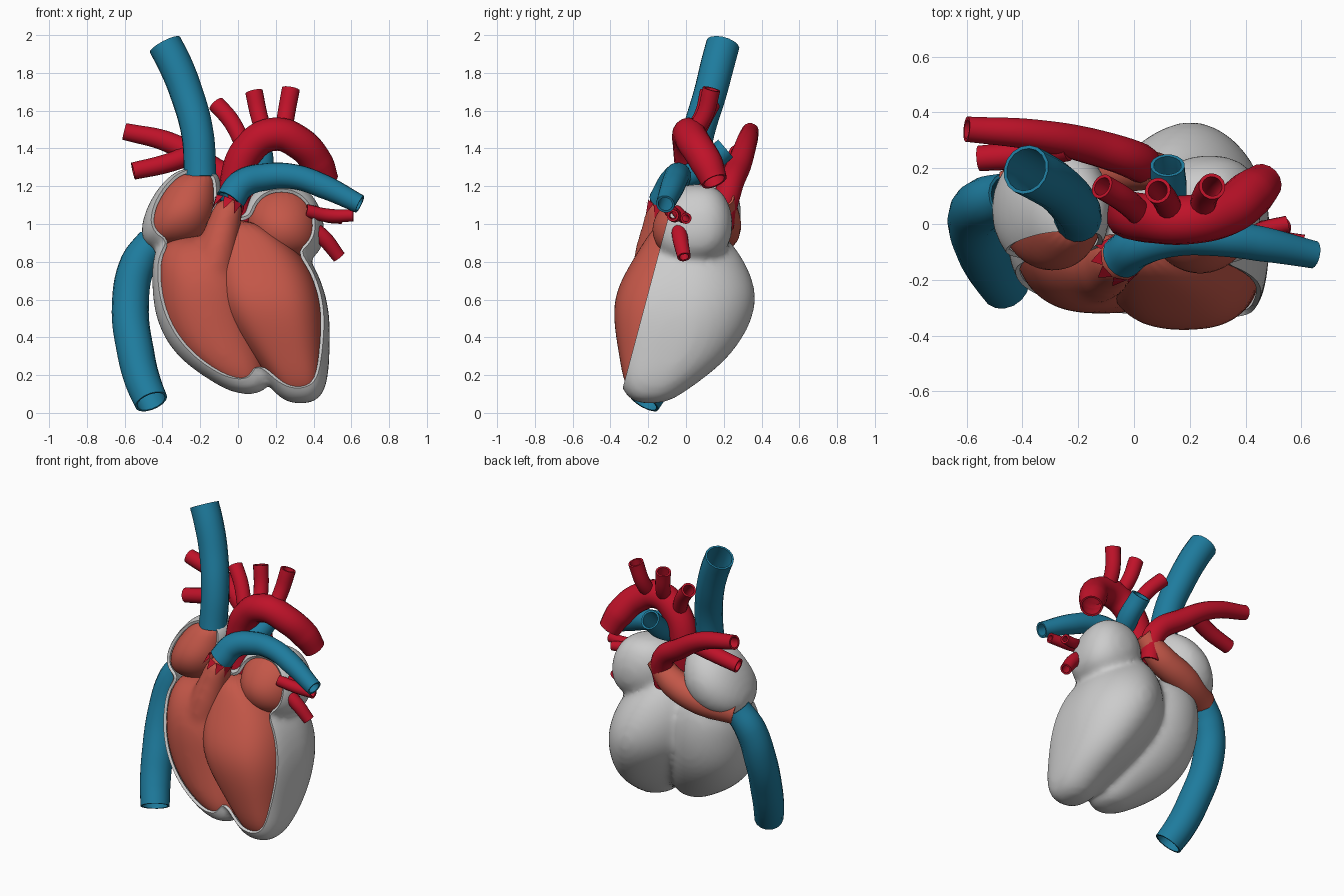
import bpy, bmesh, math
from mathutils import Vector

if "Cube" in bpy.data.objects:
    bpy.data.objects.remove(bpy.data.objects["Cube"])


def material(name, rgb):
    m = bpy.data.materials.new(name)
    m.diffuse_color = (*rgb, 1)
    m.use_nodes = True
    m.node_tree.nodes["Principled BSDF"].inputs["Base Color"].default_value = m.diffuse_color
    return m


MUSCLE = material("muscle", (0.55, 0.095, 0.065))
RED = material("artery_red", (0.52, 0.006, 0.022))
BLUE = material("vein_blue", (0.013, 0.2, 0.34))


def activate(ob):
    bpy.ops.object.select_all(action='DESELECT')
    ob.select_set(True)
    bpy.context.view_layer.objects.active = ob


def add_mesh(name, bm):
    me = bpy.data.meshes.new(name)
    bm.to_mesh(me)
    bm.free()
    ob = bpy.data.objects.new(name, me)
    bpy.context.collection.objects.link(ob)
    return ob


def lobe(name, rings, front=2.0, rear=2.0, skew=0.0, n=24):
    """Chamber lofted through rings of (z, cx, cy, rx, ry); the rear half is skewed sideways."""
    bm = bmesh.new()
    loops = []
    for z, cx, cy, rx, ry in rings:
        loop = []
        for i in range(n):
            a = 2 * math.pi * i / n
            c, s = math.cos(a), math.sin(a)
            p = front if s < 0 else rear
            x = rx * math.copysign(abs(c) ** (2 / p), c)
            y = ry * math.copysign(abs(s) ** (2 / p), s)
            loop.append(bm.verts.new((cx + x + skew * max(0, y), cy + y, z)))
        loops.append(loop)
    for lo, hi in zip(loops, loops[1:]):
        for i in range(n):
            j = (i + 1) % n
            bm.faces.new((lo[i], lo[j], hi[j], hi[i]))
    bm.faces.new(loops[0][::-1])
    bm.faces.new(loops[-1])
    ob = add_mesh(name, bm)
    ob.modifiers.new("round", 'SUBSURF').levels = 2
    activate(ob)
    bpy.ops.object.convert(target='MESH')
    bpy.ops.object.shade_smooth()
    ob.data.materials.append(MUSCLE)
    return ob


def fuse(name, parts, inflate, smooth):
    """Inflate copies of the parts and melt them into one smooth body."""
    bm = bmesh.new()
    for part in parts:
        me = part.data.copy()
        for v, src in zip(me.vertices, part.data.vertices):
            v.co = src.co + Vector(src.normal) * inflate
        bm.from_mesh(me)
        bpy.data.meshes.remove(me)
    ob = add_mesh(name, bm)
    rem = ob.modifiers.new("fuse", 'REMESH')
    rem.mode = 'VOXEL'
    rem.voxel_size = 0.02
    sm = ob.modifiers.new("soften", 'SMOOTH')
    sm.factor = 0.5
    sm.iterations = smooth
    activate(ob)
    bpy.ops.object.convert(target='MESH')
    bpy.ops.object.shade_smooth()
    ob.data.materials.clear()
    return ob


def tube(name, pts, mat, wall=0.012):
    """Open hollow vessel through points of (x, y, z, radius)."""
    cu = bpy.data.curves.new(name, 'CURVE')
    cu.dimensions = '3D'
    cu.bevel_depth = 1.0
    cu.bevel_resolution = 6
    cu.resolution_u = 8
    sp = cu.splines.new('BEZIER')
    sp.bezier_points.add(len(pts) - 1)
    for bp, (x, y, z, r) in zip(sp.bezier_points, pts):
        bp.co = (x, y, z)
        bp.radius = r
        bp.handle_left_type = bp.handle_right_type = 'AUTO'
    ob = bpy.data.objects.new(name, cu)
    bpy.context.collection.objects.link(ob)
    activate(ob)
    bpy.ops.object.convert(target='MESH')
    ob = bpy.context.view_layer.objects.active
    sol = ob.modifiers.new("wall", 'SOLIDIFY')
    sol.thickness = wall
    sol.offset = -1
    bpy.ops.object.convert(target='MESH')
    bpy.ops.object.shade_smooth_by_angle(angle=math.radians(40))
    ob.data.materials.clear()
    ob.data.materials.append(mat)


# Chambers
left_v = lobe("left_ventricle", [
    (0.07, 0.33, -0.19, 0.07, 0.08), (0.15, 0.32, -0.16, 0.13, 0.17),
    (0.30, 0.26, -0.07, 0.20, 0.285), (0.50, 0.185, -0.025, 0.28, 0.365),
    (0.65, 0.15, -0.01, 0.285, 0.365), (0.80, 0.115, 0.0, 0.255, 0.29),
    (0.93, 0.07, -0.01, 0.17, 0.20), (1.02, 0.01, -0.04, 0.07, 0.10)], 2.7, 1.8, 0.12)
right_v = lobe("right_ventricle_body", [
    (0.12, 0.06, -0.19, 0.07, 0.08), (0.20, 0.0, -0.165, 0.15, 0.15),
    (0.32, -0.09, -0.11, 0.23, 0.21), (0.50, -0.16, -0.06, 0.26, 0.26),
    (0.70, -0.18, -0.045, 0.255, 0.27), (0.85, -0.21, -0.02, 0.22, 0.22),
    (0.94, -0.21, 0.0, 0.14, 0.13)], 2.2, 2.1)
right_a = lobe("right_atrium", [
    (0.88, -0.34, 0.06, 0.12, 0.10), (0.95, -0.32, 0.05, 0.18, 0.20),
    (1.08, -0.285, 0.05, 0.18, 0.235), (1.20, -0.25, 0.06, 0.14, 0.17),
    (1.28, -0.21, 0.04, 0.085, 0.09)], 2.1, 2.1)
left_a = lobe("left_atrium", [
    (0.82, 0.25, 0.02, 0.12, 0.11), (0.89, 0.245, 0.02, 0.185, 0.19),
    (1.00, 0.235, 0.02, 0.195, 0.21), (1.10, 0.23, 0.04, 0.175, 0.17),
    (1.19, 0.23, 0.06, 0.10, 0.09)], 2.0, 2.3, 0.18)

# Outer shell: inflated chambers fused together, cut open at the front
shell = fuse("outer_shell", [left_v, right_v, right_a, left_a], 0.025, 9)
bm = bmesh.new()
bm.from_mesh(shell.data)
bmesh.ops.bisect_plane(bm, geom=bm.verts[:] + bm.edges[:] + bm.faces[:],
                       plane_co=(0, -0.33, 0.15), plane_no=(0, -0.75, 0.20),
                       clear_outer=True)
bm.to_mesh(shell.data)
bm.free()
sol = shell.modifiers.new("wall", 'SOLIDIFY')
sol.thickness = 0.018
sol.offset = -1
bpy.ops.object.convert(target='MESH')
bpy.ops.object.shade_smooth_by_angle(angle=math.radians(40))

# Right ventricle blended into its outflow neck
neck = lobe("outflow_neck", [
    (0.62, -0.14, -0.13, 0.10, 0.14), (0.76, -0.13, -0.14, 0.12, 0.15),
    (0.90, -0.105, -0.14, 0.105, 0.12), (1.02, -0.07, -0.13, 0.085, 0.09),
    (1.14, -0.04, -0.12, 0.075, 0.075)])
fuse("right_ventricle", [right_v, neck], 0.004, 14).data.materials.append(MUSCLE)
for ob in (right_v, neck):
    bpy.data.objects.remove(ob)

# Bare wall between the atria at the back
tube("rear_atrial_wall", [(0.09, 0.19, 1.14, 0.065), (-0.05, 0.20, 1.02, 0.09),
                          (-0.24, 0.185, 0.95, 0.095), (-0.45, 0.11, 0.90, 0.085)], MUSCLE)

# Great veins
tube("upper_vena_cava", [(-0.387, 0.195, 1.95, 0.09), (-0.335, 0.168, 1.85, 0.09),
                         (-0.275, 0.13, 1.70, 0.088), (-0.215, 0.065, 1.48, 0.086),
                         (-0.20, 0.02, 1.24, 0.086)], BLUE)
tube("lower_vena_cava", [(-0.45, 0.10, 0.91, 0.085), (-0.53, 0.075, 0.79, 0.095),
                         (-0.57, 0.02, 0.57, 0.098), (-0.54, -0.09, 0.31, 0.098),
                         (-0.505, -0.16, 0.17, 0.095), (-0.46, -0.225, 0.06, 0.09)], BLUE)

# Lung artery with its rear branch
tube("lung_artery", [(-0.045, -0.12, 1.12, 0.079), (0.02, -0.075, 1.21, 0.077),
                     (0.15, -0.045, 1.25, 0.072), (0.30, -0.05, 1.25, 0.066),
                     (0.45, -0.07, 1.20, 0.064), (0.645, -0.11, 1.105, 0.05)], BLUE)
tube("lung_artery_rear_branch", [(0.07, -0.04, 1.23, 0.06), (0.12, 0.08, 1.29, 0.066),
                                 (0.12, 0.21, 1.40, 0.062)], BLUE)

# Jagged collar where the neck meets the lung artery
axis = Vector((0.38, 0.2, 0.9)).normalized()
u = axis.cross(Vector((0, 1, 0))).normalized()
w = axis.cross(u)
bm = bmesh.new()
for i in range(9):
    a = 2 * math.pi * i / 9
    ring = [Vector((-0.043, -0.12, 1.12)) + (u * math.cos(t) + w * math.sin(t)) * r - axis * d
            for t, r, d in ((a - 0.34, 0.083, 0), (a + 0.34, 0.083, 0), (a, 0.092, 0.07))]
    bm.faces.new([bm.verts.new(p) for p in ring])
add_mesh("jagged_collar", bm).data.materials.append(RED)

# Aorta, its arch branches, and the lung veins on both sides
for name, pts in {
    "aorta": [(0.0, 0.02, 0.96, 0.08), (-0.01, 0.03, 1.22, 0.086), (0.06, 0.02, 1.40, 0.088),
              (0.19, 0.015, 1.475, 0.088), (0.33, 0.045, 1.425, 0.088),
              (0.42, 0.11, 1.32, 0.086), (0.465, 0.15, 1.225, 0.07)],
    "arch_branch_left": [(0.03, 0.03, 1.42, 0.045), (-0.04, 0.09, 1.55, 0.046),
                         (-0.115, 0.135, 1.635, 0.046)],
    "arch_branch_middle": [(0.14, 0.03, 1.48, 0.045), (0.11, 0.09, 1.58, 0.046),
                           (0.085, 0.12, 1.70, 0.047)],
    "arch_branch_right": [(0.24, 0.03, 1.47, 0.045), (0.255, 0.10, 1.58, 0.047),
                          (0.28, 0.135, 1.715, 0.048)],
    "lung_vein_left_upper": [(0.03, 0.19, 0.98, 0.06), (0.02, 0.22, 1.16, 0.07),
                             (-0.16, 0.28, 1.31, 0.065), (-0.36, 0.32, 1.43, 0.056),
                             (-0.60, 0.34, 1.49, 0.046)],
    "lung_vein_left_lower": [(-0.24, 0.28, 1.37, 0.055), (-0.38, 0.25, 1.32, 0.05),
                             (-0.555, 0.235, 1.28, 0.046)],
    "lung_vein_right_upper": [(0.36, -0.08, 1.07, 0.035), (0.48, -0.06, 1.045, 0.036),
                              (0.61, -0.07, 1.045, 0.032)],
    "lung_vein_right_middle": [(0.40, -0.05, 1.07, 0.03), (0.47, -0.02, 1.04, 0.032),
                               (0.55, 0.0, 1.03, 0.03)],
    "lung_vein_right_lower": [(0.38, -0.04, 0.99, 0.04), (0.46, -0.03, 0.92, 0.042),
                              (0.535, -0.01, 0.825, 0.036)],
}.items():
    tube(name, pts, RED)
